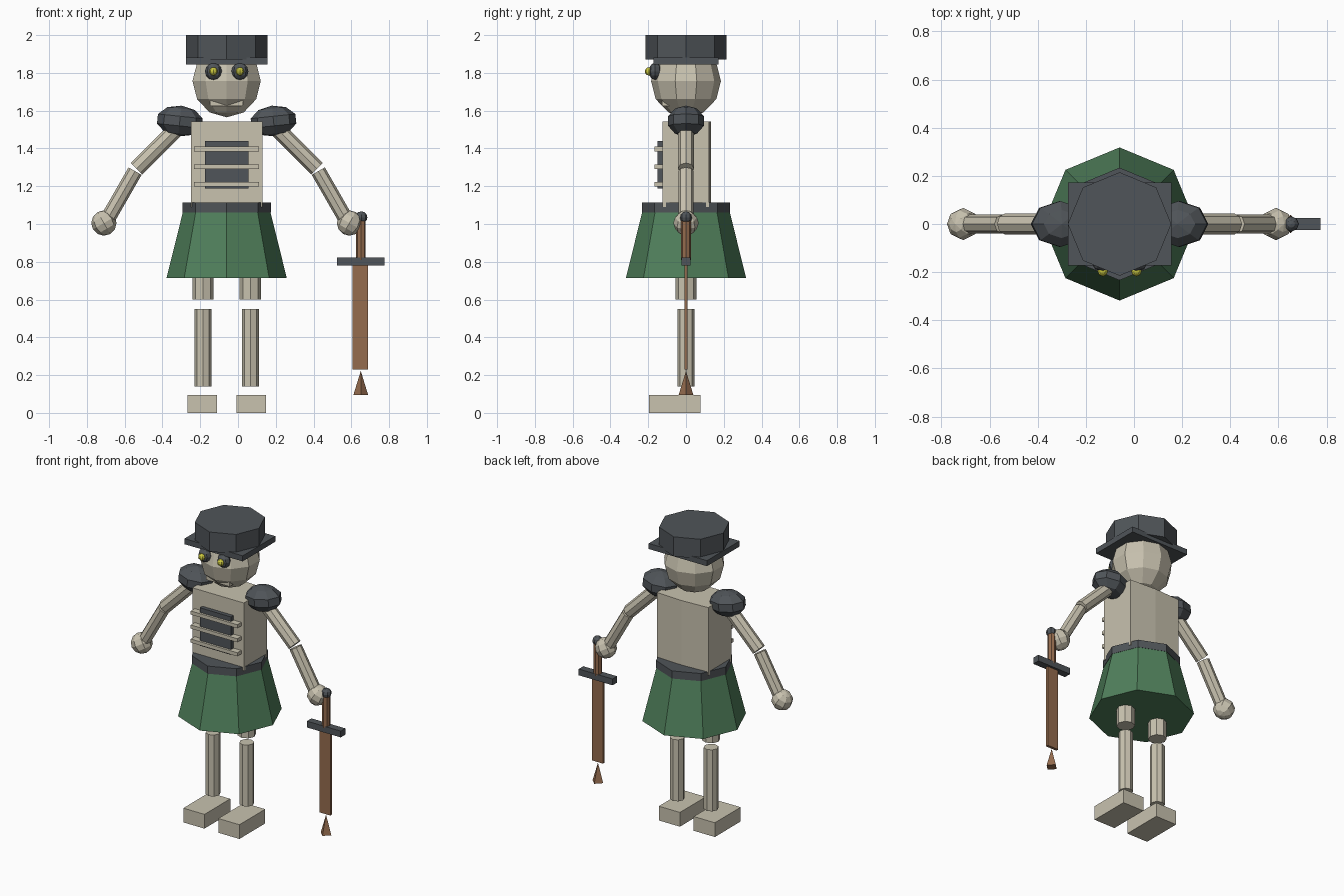
import bpy, bmesh, math
from mathutils import Vector, Matrix

cube = bpy.data.objects.get("Cube")
if cube:
    bpy.data.objects.remove(cube, do_unlink=True)

CX = -0.06  # body centre line


def material(name, rgb):
    m = bpy.data.materials.new(name)
    m.use_nodes = True
    color = (*rgb, 1)
    m.diffuse_color = color
    m.node_tree.nodes["Principled BSDF"].inputs["Base Color"].default_value = color
    return m


BONE = material("bone", (0.58, 0.54, 0.43))
DARK = material("dark_grey", (0.08, 0.09, 0.10))
GREEN = material("green_cloth", (0.08, 0.215, 0.105))
BROWN = material("brown_wood", (0.30, 0.15, 0.077))
YELLOW = material("yellow", (0.6, 0.58, 0.05))


def finish(name, bm, mat, matrix):
    me = bpy.data.meshes.new(name)
    bmesh.ops.transform(bm, matrix=matrix, verts=bm.verts)
    bmesh.ops.recalc_face_normals(bm, faces=bm.faces)
    bm.to_mesh(me)
    bm.free()
    me.materials.append(mat)
    ob = bpy.data.objects.new(name, me)
    bpy.context.collection.objects.link(ob)
    return ob


def box(name, mat, x, y, z):
    """Box from (min, max) ranges."""
    bm = bmesh.new()
    bmesh.ops.create_cube(bm, size=1)
    mid = [sum(r) / 2 for r in (x, y, z)]
    size = [r[1] - r[0] for r in (x, y, z)]
    return finish(name, bm, mat, Matrix.Translation(mid) @ Matrix.Diagonal((*size, 1)))


def rod(name, mat, a, b, r1, r2=None, sides=8):
    """Faceted cylinder or cone from point a to point b."""
    a, b = Vector(a), Vector(b)
    bm = bmesh.new()
    bmesh.ops.create_cone(bm, cap_ends=True, segments=sides, radius1=r1,
                          radius2=r1 if r2 is None else r2, depth=(b - a).length)
    rot = (b - a).to_track_quat('Z', 'Y').to_matrix().to_4x4()
    return finish(name, bm, mat, Matrix.Translation((a + b) / 2) @ rot)


def ball(name, mat, center, radii, segments=8, rings=6, tilt=0):
    bm = bmesh.new()
    bmesh.ops.create_uvsphere(bm, u_segments=segments, v_segments=rings, radius=1)
    return finish(name, bm, mat, Matrix.Translation(center)
                  @ Matrix.Rotation(tilt, 4, 'Y') @ Matrix.Diagonal((*radii, 1)))


def around(x, half):
    return (x - half, x + half)


# Hat
rod("hat_crown", DARK, (CX, 0, 1.87), (CX, 0, 2.0), 0.215)
box("hat_brim", DARK, around(CX, 0.215), (-0.172, 0.172), (1.845, 1.882))

# Head and mouth
ball("head", BONE, (CX, 0, 1.757), (0.19, 0.185, 0.192), 10, 6)
box("mouth", BONE, around(CX, 0.087), (-0.127, -0.04), (1.625, 1.668))

# Torso with a slightly ridged back
bm = bmesh.new()
outline = [(-0.19, -0.125), (0.19, -0.125), (0.19, 0.122), (0, 0.132), (-0.19, 0.122)]
base = bm.faces.new([bm.verts.new((x, y, 1.09)) for x, y in outline])
top = bmesh.ops.extrude_face_region(bm, geom=[base])["geom"]
bmesh.ops.translate(bm, vec=(0, 0, 0.453),
                    verts=[g for g in top if isinstance(g, bmesh.types.BMVert)])
if not any(f.normal.z < -0.9 for f in bm.faces) and base.is_valid:
    base.normal_flip()
finish("torso", bm, BONE, Matrix.Translation((CX, 0, 0)))

# Chest panel and ribs
box("chest_panel", DARK, around(CX, 0.115), (-0.152, -0.12), (1.187, 1.44))
for i in range(3):
    box(f"rib_{i + 1}", BONE, around(CX, 0.172), (-0.167, -0.12),
        around(1.21 + 0.0935 * i, 0.012))

# Belt and skirt
rod("belt", DARK, (CX, 0, 1.062), (CX, 0, 1.113), 0.234)
rod("skirt", GREEN, (CX, 0, 0.715), (CX, 0, 1.062), 0.318, 0.232)

# Paired parts
for s, side in ((-1, "right"), (1, "left")):
    def at(d, y, z):
        return (CX + s * d, y, z)

    ball(f"{side}_eye", DARK, at(0.07, -0.163, 1.808), (0.045, 0.035, 0.045))
    ball(f"{side}_pupil", YELLOW, at(0.07, -0.196, 1.808), (0.022, 0.022, 0.022))
    ball(f"{side}_shoulder_pad", DARK, at(0.248, 0, 1.545), (0.125, 0.1, 0.082),
         8, 5, math.radians(-6) * s)
    rod(f"{side}_upper_arm", BONE, at(0.24, 0, 1.53), at(0.478, 0, 1.293), 0.043)
    rod(f"{side}_forearm", BONE, at(0.485, 0, 1.28), at(0.64, 0, 1.01), 0.04)
    ball(f"{side}_hand", BONE, at(0.65, 0, 1.005), (0.067, 0.067, 0.067),
         8, 6, math.radians(30) * s)
    rod(f"{side}_thigh", BONE, at(0.125, 0, 0.6), at(0.125, 0, 0.85), 0.056)
    rod(f"{side}_shin", BONE, at(0.125, 0, 0.14), at(0.125, 0, 0.55), 0.045)
    box(f"{side}_foot", BONE, around(CX + s * 0.129, 0.078), (-0.195, 0.077), (0, 0.095))

# Sword pointing down from the left hand
SX = 0.65
ball("sword_pommel", DARK, (SX + 0.003, 0, 1.035), (0.032, 0.032, 0.032))
rod("sword_grip", BROWN, (SX, 0, 0.81), (SX, 0, 1.02), 0.026)
box("sword_guard", DARK, around(SX, 0.125), (-0.024, 0.024), (0.78, 0.822))
box("sword_blade", BROWN, around(SX - 0.003, 0.041), (-0.009, 0.009), (0.23, 0.79))
rod("sword_tip", BROWN, (SX, 0, 0.095), (SX, 0, 0.222), 0.039, 0, 4)
